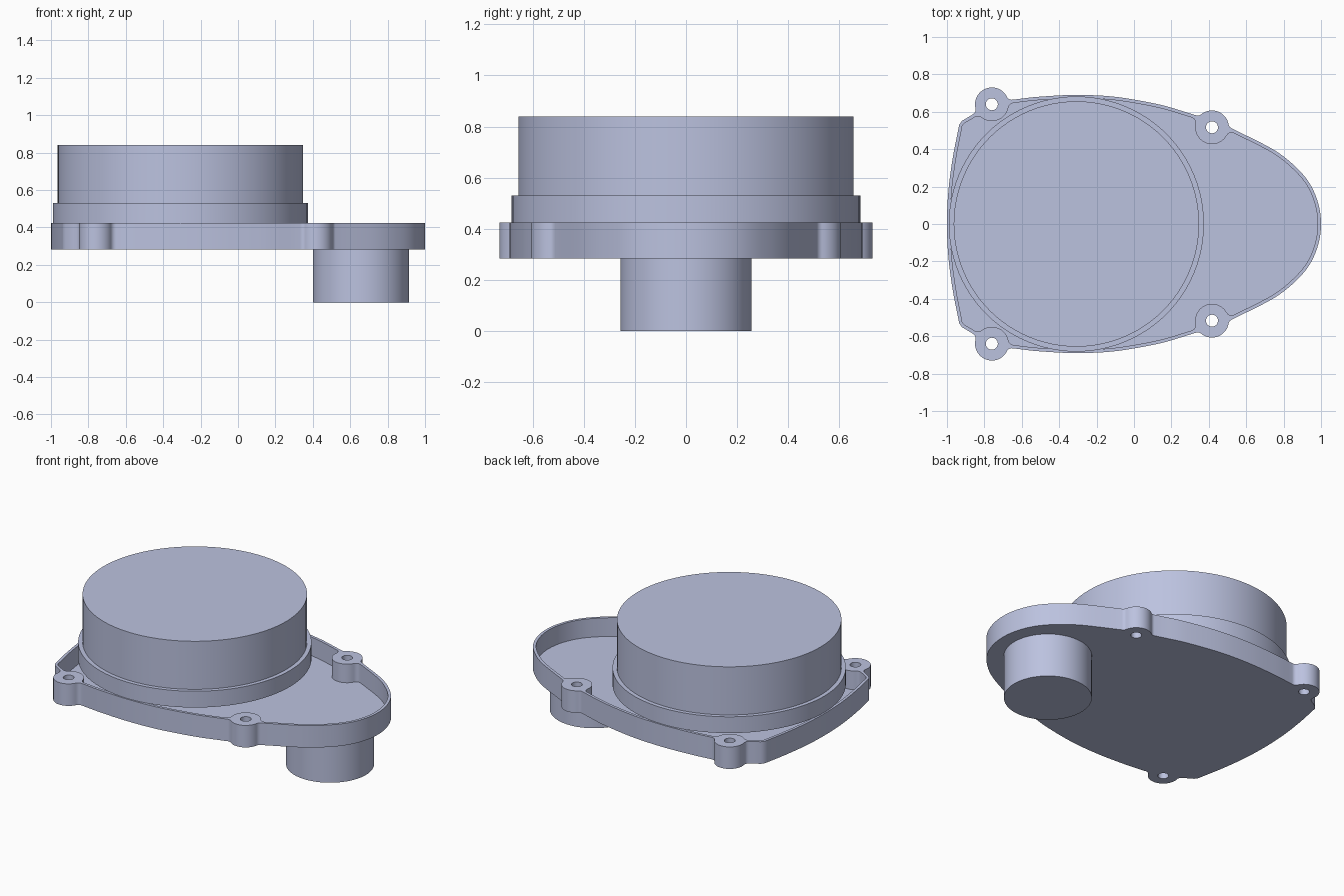
import bpy, bmesh
from math import radians, degrees, cos, sin, acos, atan2, pi
from mathutils import Vector

if "Cube" in bpy.data.objects:
    bpy.data.objects.remove(bpy.data.objects["Cube"])

grey = bpy.data.materials.new("blue_grey")
grey.use_nodes = True
grey.diffuse_color = (0.50, 0.54, 0.74, 1)
grey.node_tree.nodes["Principled BSDF"].inputs["Base Color"].default_value = grey.diffuse_color

BASE, FLOOR, RIM = 0.283, 0.305, 0.425   # tray levels
WALL, BOSS_R, FILLET, HOLE_R = 0.018, 0.09, 0.03, 0.032
BOSSES = [Vector((0.417, 0.517)), Vector((-0.76, 0.64))]


def polar(c, r, a):
    return Vector((c[0] + r * cos(a), c[1] + r * sin(a)))


def arc(c, r, a0, a1, n):
    return [polar(c, r, a0 + (a1 - a0) * i / n) for i in range(n + 1)]


def circle(c, r, n):
    return arc(c, r, 0, 2 * pi, n)[:-1]


def spline(pts, n=8):
    """Smooth curve through the points; the first and last only steer it."""
    p = [Vector(q) for q in pts]
    out = []
    for a, b, c, d in zip(p, p[1:], p[2:], p[3:]):
        for i in range(n):
            t = i / n
            out.append(b + (c - a) * t / 2 + (2 * a - 5 * b + 4 * c - d) * t * t / 2
                       + (3 * b - a - 3 * c + d) * t ** 3 / 2)
    return out + [p[-2]]


def normal(a, b):
    d = (b - a).normalized()
    return Vector((d.y, -d.x))


def inset(pts, t):
    last = len(pts) - 1
    return [p - t * normal(pts[max(i - 1, 0)], pts[min(i + 1, last)])
            for i, p in enumerate(pts)]


def boss_path(c, before, after, s):
    """Round a boss between two wall runs, with fillets (s: 1 outside, -1 inside)."""
    ends = []
    for p, n, turn in ((before[-1], normal(*before[-2:]), -s),
                       (after[0], normal(*after[:2]), s)):
        n = n * s
        a = atan2(n.y, n.x) % (2 * pi)
        ends.append((a, a + turn * acos((FILLET - n.dot(c - p)) / (BOSS_R + FILLET))))
    (n0, a0), (n1, a1) = ends
    f0, f1 = (polar(c, BOSS_R + FILLET, a) for a in (a0, a1))
    return (arc(f0, FILLET, n0 + pi, a0 + pi, 6) + arc(c, BOSS_R, a0, a1, 24)[1:-1]
            + arc(f1, FILLET, a1 + pi, n1 + pi, 6))


# Wall runs of the half outline, from the nose round to the back
nose = spline([(0.985, -0.11), (1, 0), (0.985, 0.11), (0.94, 0.215), (0.865, 0.305),
               (0.75, 0.395), (0.56, 0.493), (0.46, 0.542)])
side = spline([(0.38, 0.565), (0.28, 0.597), (0.13, 0.64), (-0.1, 0.68), (-0.31, 0.69),
               (-0.5, 0.681), (-0.62, 0.668), (-0.7, 0.657)])
back = ([Vector((-0.88, 0.575)), Vector((-0.92, 0.551))]
        + spline([(-0.92, 0.63), (-0.935, 0.53), (-0.968, 0.36), (-0.992, 0.18),
                  (-1, 0), (-0.992, -0.18)]))


def outline(t, s):
    a, b, c = (inset(run, t) for run in (nose, side, back))
    half = a + boss_path(BOSSES[0], a, b, s) + b + boss_path(BOSSES[1], b, c, s) + c
    half[0].y = half[-1].y = 0
    return half + [Vector((p.x, -p.y)) for p in half[-2:0:-1]]


def ring(bm, pts, z):
    v = [bm.verts.new((p[0], p[1], z)) for p in pts]
    return v, [bm.edges.new((v[i - 1], v[i])) for i in range(len(v))]


def skin(bm, r0, r1):
    a, b = r0[0], r1[0]
    for i in range(len(a)):
        bm.faces.new((a[i - 1], a[i], b[i], b[i - 1]))


def fill(bm, rings):
    bmesh.ops.triangle_fill(bm, use_beauty=True, edges=[e for r in rings for e in r[1]])


def finish(bm, name):
    bmesh.ops.recalc_face_normals(bm, faces=bm.faces[:])
    me = bpy.data.meshes.new(name)
    bm.to_mesh(me)
    bm.free()
    me.materials.append(grey)
    ob = bpy.data.objects.new(name, me)
    bpy.context.collection.objects.link(ob)
    bpy.ops.object.select_all(action='DESELECT')
    ob.select_set(True)
    bpy.context.view_layer.objects.active = ob
    bpy.ops.object.shade_smooth_by_angle(angle=radians(30))


def turned(name, c, steps):
    """Solid of stacked round steps, given as (radius, z)."""
    bm = bmesh.new()
    rings = [ring(bm, circle(c, r, 96), z) for r, z in steps]
    for lo, hi in zip(rings, rings[1:]):
        skin(bm, lo, hi)
    bm.faces.new(rings[0][0])
    bm.faces.new(rings[-1][0])
    finish(bm, name)


# Open tray with thin wall and four drilled bosses
bm = bmesh.new()
outer, inner = outline(0, 1), outline(WALL, -1)
low, high = ring(bm, outer, BASE), ring(bm, outer, RIM)
lip, floor = ring(bm, inner, RIM), ring(bm, inner, FLOOR)
skin(bm, low, high)
skin(bm, lip, floor)
bottoms, tops = [low], [high, lip]
for b in BOSSES:
    for sy in (1, -1):
        hole = circle((b.x, b.y * sy), HOLE_R, 32)
        bottoms.append(ring(bm, hole, BASE))
        tops.append(ring(bm, hole, RIM))
        skin(bm, bottoms[-1], tops[-1])
for group in (bottoms, tops, [floor]):
    fill(bm, group)
finish(bm, "tray")

# Stepped drum resting on the rim, and the round stub below
turned("drum", (-0.308, 0), [(0.682, RIM), (0.682, 0.53), (0.656, 0.53), (0.656, 0.84)])
turned("stub", (0.657, 0), [(0.257, 0), (0.257, BASE)])
